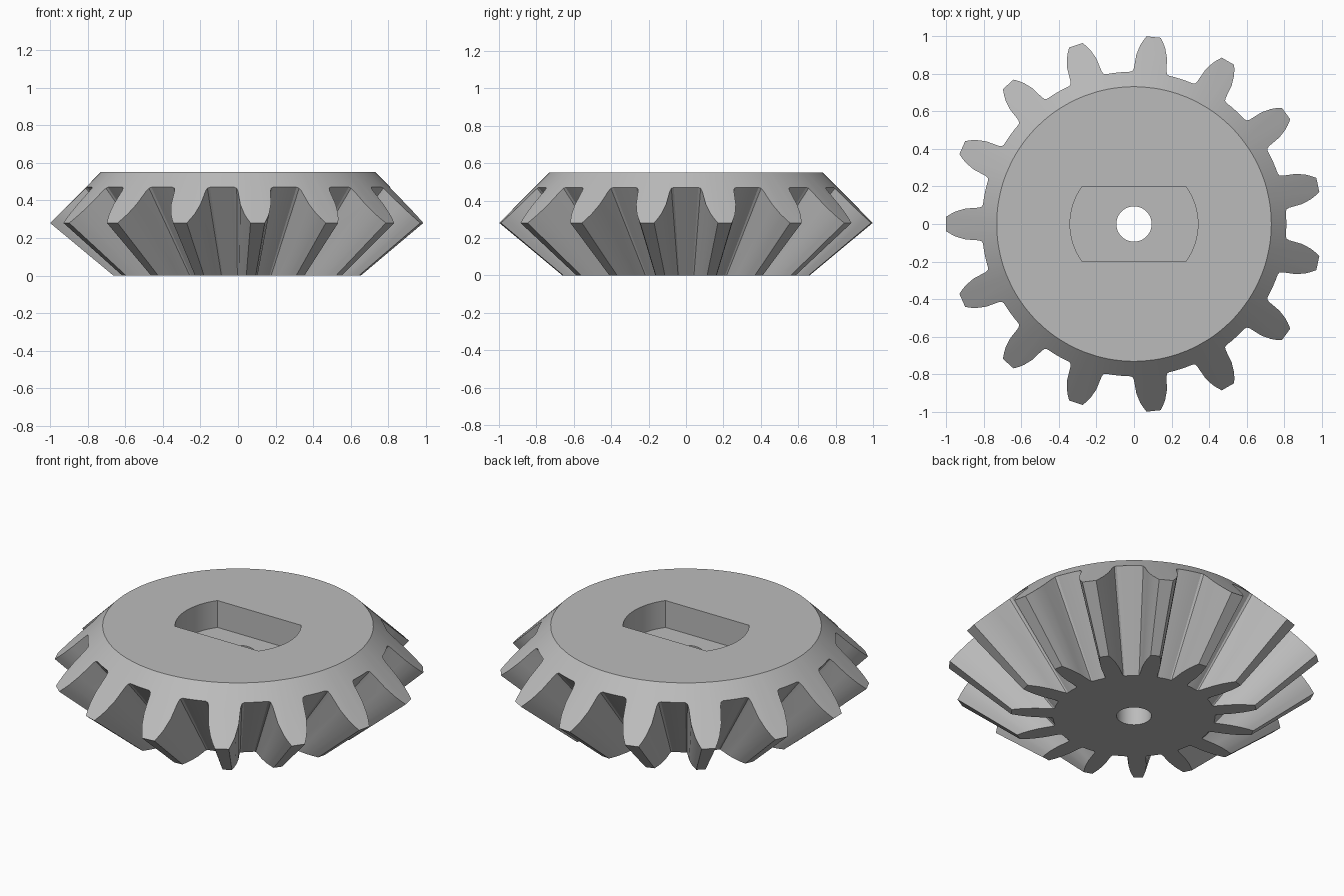
import bpy, bmesh, math

TEETH = 15
APEX = 0.55          # depth of the pitch cone apex below the base
TOP = 0.55           # height of the hub face
CONE = 1.28          # back cone: z = CONE - radius
HUB_R = TOP and CONE - TOP

cube = bpy.data.objects.get("Cube")
if cube:
    bpy.data.objects.remove(cube)

steel = bpy.data.materials.new("grey steel")
steel.use_nodes = True
steel.diffuse_color = (0.5, 0.5, 0.5, 1)
steel.node_tree.nodes["Principled BSDF"].inputs["Base Color"].default_value = (0.5, 0.5, 0.5, 1)


def make_object(name, bm):
    bmesh.ops.recalc_face_normals(bm, faces=bm.faces)
    mesh = bpy.data.meshes.new(name)
    bm.to_mesh(mesh)
    bm.free()
    mesh.materials.append(steel)
    obj = bpy.data.objects.new(name, mesh)
    bpy.context.collection.objects.link(obj)
    return obj


def loft(name, rings):
    """Skin a stack of closed rings and cap both ends."""
    bm = bmesh.new()
    loops = [[bm.verts.new(p) for p in ring] for ring in rings]
    n = len(loops[0])
    for a, b in zip(loops, loops[1:]):
        for i in range(n):
            j = (i + 1) % n
            bm.faces.new((a[i], a[j], b[j], b[i]))
    bm.faces.new(loops[0])
    bm.faces.new(loops[-1])
    return make_object(name, bm)


def polar(r, t, z):
    return (r * math.cos(t), r * math.sin(t), z)


# Half tooth as (radius, half width), tip to root fillet
half = [(1.0, 0.038), (0.975, 0.054), (0.95, 0.067), (0.90, 0.082),
        (0.83, 0.087), (0.815, 0.092), (0.81, 0.104)]
flank = [(r, math.asin(w / r)) for r, w in half]
pitch = 2 * math.pi / TEETH
gap = pitch - 2 * flank[-1][1]
tooth = [(r, -t) for r, t in reversed(flank)] + flank
tooth += [(flank[-1][0], flank[-1][1] + gap * k / 4) for k in (1, 2, 3)]
outline = [(r, math.pi + i * pitch + t) for i in range(TEETH) for r, t in tooth]

# Gear body: teeth taper along lines to the apex and stop at the flat base
base = [polar(r * APEX / (CONE - r + APEX), t, 0) for r, t in outline]
back = [polar(r, t, CONE - r) for r, t in outline]
hub = [polar(HUB_R, t, TOP) for r, t in outline]
gear = loft("bevel_gear", [base, back, hub])

# Cutters: shaft bore and flat-sided drive pocket
bore_ring = [2 * math.pi * i / 48 for i in range(48)]
bore = loft("bore_cutter", [[polar(0.094, t, z) for t in bore_ring] for z in (-0.2, 0.8)])

lim = math.asin(0.2 / 0.34)
arc = [-lim + 2 * lim * i / 16 for i in range(17)]
arc += [t + math.pi for t in arc]
pocket = loft("pocket_cutter", [[polar(0.34, t, z) for t in arc] for z in (0.39, 0.8)])

bpy.context.view_layer.objects.active = gear
for cutter in (pocket, bore):
    cutter.hide_render = True
    mod = gear.modifiers.new("cut", 'BOOLEAN')
    mod.operation = 'DIFFERENCE'
    mod.solver = 'EXACT'
    mod.object = cutter
    bpy.ops.object.modifier_apply(modifier=mod.name)
    bpy.data.objects.remove(cutter)

# Smooth curved walls, keep machined edges crisp
bpy.ops.object.select_all(action='DESELECT')
gear.select_set(True)
bpy.ops.object.shade_smooth_by_angle(angle=math.radians(25))
